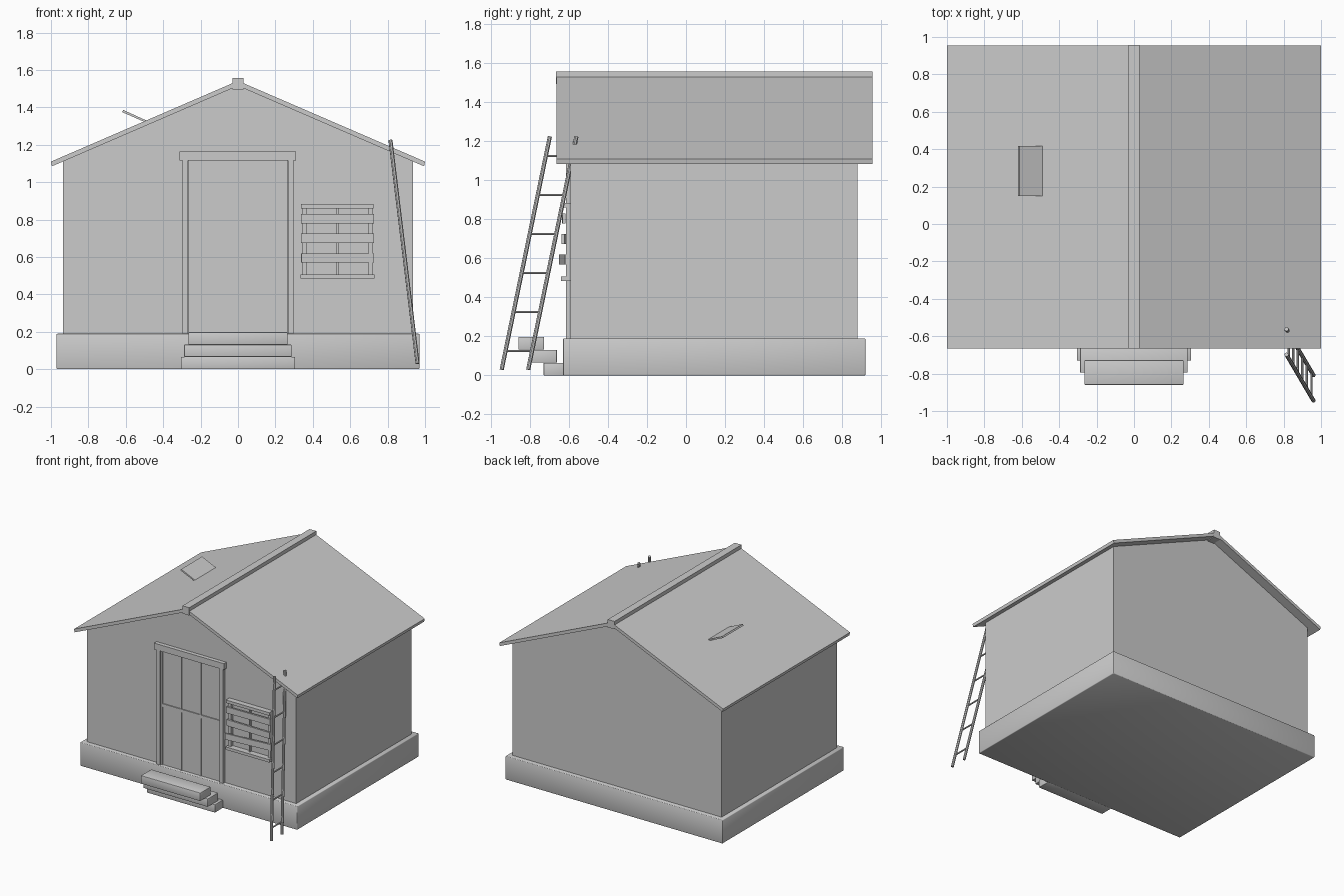
import bpy, bmesh, math
from mathutils import Vector, Matrix

if "Cube" in bpy.data.objects:
    bpy.data.objects.remove(bpy.data.objects["Cube"])

grey = bpy.data.materials.new("plain_grey")
grey.diffuse_color = (0.6, 0.6, 0.6, 1)
grey.use_nodes = True
grey.node_tree.nodes["Principled BSDF"].inputs["Base Color"].default_value = grey.diffuse_color


def finish(name, bm, bevel=0):
    bmesh.ops.recalc_face_normals(bm, faces=bm.faces)
    me = bpy.data.meshes.new(name)
    bm.to_mesh(me)
    bm.free()
    me.materials.append(grey)
    ob = bpy.data.objects.new(name, me)
    bpy.context.collection.objects.link(ob)
    if bevel:
        mod = ob.modifiers.new("soft_edges", 'BEVEL')
        mod.width = bevel
        mod.segments = 2
        for p in me.polygons:
            p.use_smooth = True
    return ob


def box(name, x0, x1, y0, y1, z0, z1, bevel=0, yaw=0):
    bm = bmesh.new()
    bmesh.ops.create_cube(bm, size=1)
    c = Vector((x0 + x1, y0 + y1, z0 + z1)) / 2
    m = Matrix.Translation(c) @ Matrix.Rotation(yaw, 4, 'Z') @ Matrix.Diagonal((x1 - x0, y1 - y0, z1 - z0, 1))
    bm.transform(m)
    return finish(name, bm, bevel)


def prism(name, pts, y0, y1):
    """Extrude an x-z outline along y."""
    bm = bmesh.new()
    f = bm.faces.new([bm.verts.new((x, y0, z)) for x, z in pts])
    r = bmesh.ops.extrude_face_region(bm, geom=[f])
    bmesh.ops.translate(bm, vec=(0, y1 - y0, 0), verts=[v for v in r["geom"] if isinstance(v, bmesh.types.BMVert)])
    return finish(name, bm)


def rod(name, a, b, radius):
    a, b = Vector(a), Vector(b)
    d = b - a
    bm = bmesh.new()
    bmesh.ops.create_cone(bm, cap_ends=True, segments=8, radius1=radius, radius2=radius, depth=d.length)
    bm.transform(Matrix.Translation((a + b) / 2) @ d.to_track_quat('Z', 'Y').to_matrix().to_4x4())
    return finish(name, bm)


# Foundation and walls
box("foundation", -0.97, 0.97, -0.63, 0.92, 0, 0.19, 0.005)
prism("walls", [(-0.935, 0.18), (0.935, 0.18), (0.935, 1.12), (0, 1.52), (-0.935, 1.12)], -0.592, 0.88)

# Roof slabs and ridge beam
for side, s in (("left", -1), ("right", 1)):
    prism("roof_" + side, [(0, 1.515), (s * 0.995, 1.085), (s * 1.0, 1.11), (0, 1.542)], -0.665, 0.955)
box("ridge_beam", -0.03, 0.03, -0.666, 0.956, 1.495, 1.558)

# Raised roof hatch
prism("roof_hatch", [(-0.62, 1.375), (-0.495, 1.32), (-0.49, 1.33), (-0.613, 1.386)], 0.15, 0.417)

# Door with frame and battens
box("door", -0.265, 0.265, -0.598, -0.58, 0.19, 1.115)
for i in range(4):
    x = -0.258 + 0.172 * i
    box("door_batten", x - 0.006, x + 0.006, -0.605, -0.59, 0.19, 1.115)
box("door_rail", -0.265, 0.265, -0.606, -0.59, 0.66, 0.685)
for s in (-1, 1):
    box("door_post", s * 0.282 - 0.016, s * 0.282 + 0.016, -0.616, -0.58, 0.185, 1.12)
box("door_lintel", -0.313, 0.311, -0.624, -0.58, 1.115, 1.165)

# Steps, staggered forward as they rise
box("step_bottom", -0.305, 0.305, -0.73, -0.625, 0, 0.065, 0.003)
box("step_middle", -0.288, 0.286, -0.795, -0.662, 0.066, 0.131, 0.003)
box("step_top", -0.265, 0.265, -0.86, -0.728, 0.132, 0.198, 0.003)

# Boarded window
box("window_top_rail", 0.337, 0.725, -0.636, -0.585, 0.86, 0.884)
box("window_sill", 0.335, 0.73, -0.64, -0.585, 0.484, 0.507)
for x in (0.355, 0.71):
    box("window_stile", x - 0.013, x + 0.013, -0.615, -0.585, 0.5, 0.865)
box("window_mullion", 0.525, 0.537, -0.612, -0.585, 0.5, 0.865)
for z, yaw in ((0.805, 0.01), (0.7, -0.02), (0.595, 0.08)):
    box("window_board", 0.337, 0.728, -0.635, -0.62, z - 0.025, z + 0.025, 0, yaw)

# Leaning ladder
bottom, top = Vector((0.96, -0.945, 0.03)), Vector((0.815, -0.698, 1.225))
gap = Vector((0, 0.136, 0))
rod("ladder_rail_front", bottom, top, 0.011)
rod("ladder_rail_back", bottom + gap, top + gap, 0.011)
for i in range(6):
    p = bottom.lerp(top, (0.125 + 0.2 * i - 0.03) / 1.195)
    rod("ladder_rung", p, p + gap, 0.006)
